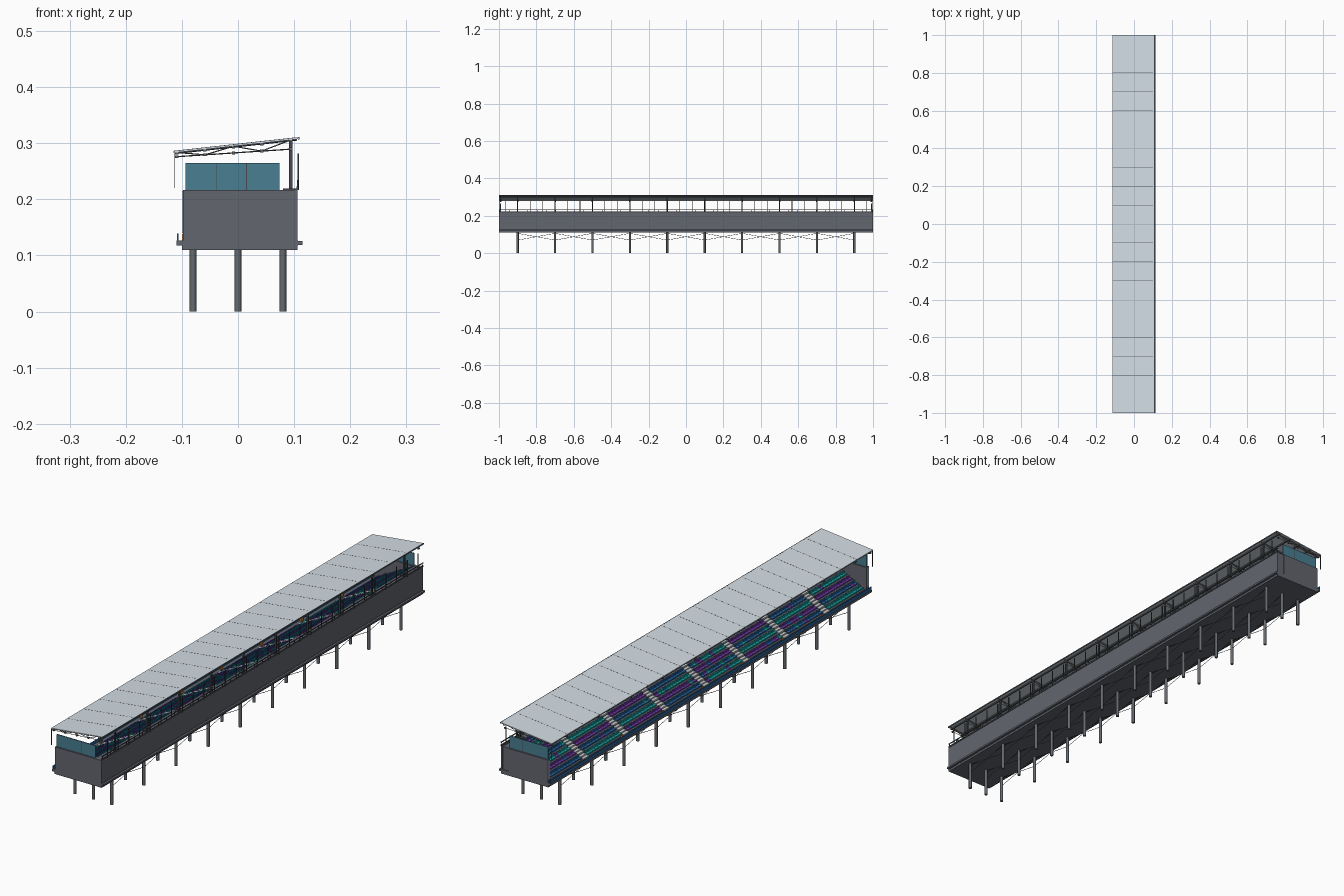
import bpy, bmesh, math, random
from mathutils import Vector, Matrix

if "Cube" in bpy.data.objects:
    bpy.data.objects.remove(bpy.data.objects["Cube"])

random.seed(4)


def material(name, r, g, b):
    m = bpy.data.materials.new(name)
    m.diffuse_color = (r, g, b, 1)
    m.use_nodes = True
    m.node_tree.nodes["Principled BSDF"].inputs["Base Color"].default_value = m.diffuse_color
    return m


WALL = material("wall grey", .125, .132, .158)
STEEL = material("dark steel", .065, .068, .08)
COLUMN = material("column grey", .13, .145, .16)
ROOF = material("roof pale grey", .66, .73, .79)
GLASS = material("glass teal", .065, .21, .29)
STEP = material("step light grey", .6, .62, .63)
TEAL = material("seat teal", .01, .36, .36)
BLUE = material("seat blue", .02, .13, .36)
PURPLE = material("seat purple", .17, .045, .4)
ORANGE = material("marker orange", .75, .25, .05)


class Part:
    """Collects boxes and beams into one mesh object."""
    def __init__(self, name, *mats):
        self.name, self.mats, self.bm = name, mats, bmesh.new()

    def box(self, x0, x1, y0, y1, z0, z1, mi=0):
        mat = Matrix.Translation(((x0+x1)/2, (y0+y1)/2, (z0+z1)/2)) @ \
            Matrix.Diagonal((x1-x0, y1-y0, z1-z0, 1))
        r = bmesh.ops.create_cube(self.bm, size=1, matrix=mat)
        for f in {f for v in r["verts"] for f in v.link_faces}:
            f.material_index = mi

    def beam(self, p, q, w, sides=4):
        p, q = Vector(p), Vector(q)
        d = q - p
        mat = Matrix.Translation((p+q)/2) @ d.to_track_quat('Z', 'Y').to_matrix().to_4x4()
        bmesh.ops.create_cone(self.bm, cap_ends=True, segments=sides, radius1=w/2,
                              radius2=w/2, depth=d.length, matrix=mat)

    def prism(self, profile, y0, y1):
        vs = [self.bm.verts.new((x, y0, z)) for x, z in profile]
        f = self.bm.faces.new(vs)
        r = bmesh.ops.extrude_face_region(self.bm, geom=[f])
        bmesh.ops.translate(self.bm, vec=(0, y1-y0, 0),
                            verts=[v for v in r["geom"] if isinstance(v, bmesh.types.BMVert)])

    def done(self, smooth=False):
        bmesh.ops.recalc_face_normals(self.bm, faces=self.bm.faces[:])
        me = bpy.data.meshes.new(self.name)
        self.bm.to_mesh(me)
        self.bm.free()
        for m in self.mats:
            me.materials.append(m)
        ob = bpy.data.objects.new(self.name, me)
        bpy.context.collection.objects.link(ob)
        if smooth:
            bpy.context.view_layer.objects.active = ob
            ob.select_set(True)
            bpy.ops.object.shade_smooth_by_angle()
            ob.select_set(False)


BAYS = [-.9 + .2*i for i in range(10)]
ROWS, DEPTH, RISE = 7, .0236, .0122
X0, Z0 = -.09, .1295

# support columns and longitudinal cross bracing
p = Part("support_columns", COLUMN)
for x in (-.08, 0, .08):
    for y in BAYS:
        p.beam((x, y, 0), (x, y, .112), .012, 16)
p.done(True)
p = Part("cross_bracing", STEEL)
for x in (-.08, 0, .08):
    for a, b in zip(BAYS, BAYS[1:]):
        p.beam((x, a, .07), (x, b, .106), .002)
        p.beam((x, a, .106), (x, b, .07), .002)
p.done()

# platform slab with projecting ledge
p = Part("platform", WALL)
p.box(-.1, .106, -1, 1, .11, .12)
p.box(-.11, .107, -1, 1, .118, .127)
p.box(.105, .115, -1, 1, .119, .126)
p.done()

# stepped terrace
prof = [(X0, .125)]
for i in range(ROWS):
    prof += [(X0+i*DEPTH, Z0+i*RISE), (X0+(i+1)*DEPTH, Z0+i*RISE)]
prof += [(X0+ROWS*DEPTH, .216), (.106, .216), (.106, .125)]
p = Part("terrace", WALL)
p.prism(prof, -.99, .99)
p.done()

# aisle stairs, with an extra half step per row
AISLES = [-.75 + .25*i for i in range(7)]
p = Part("aisle_steps", STEP)
for y in AISLES:
    for i in range(ROWS):
        x, z = X0+i*DEPTH, Z0+i*RISE
        p.box(x-.0005, x+DEPTH, y-.016, y+.016, z-.003, z+.0012)
        p.box(x+DEPTH/2, x+DEPTH+.0005, y-.016, y+.016, z, z+RISE/2)
p.done()

# seats in coloured rows, shifting from section to section
p = Part("seats", TEAL, BLUE, PURPLE)
for s in range(8):
    ya = -1 + .25*s + (.018 if s else .016)
    pitch = .214/12
    for i in range(ROWS):
        x, z = X0+i*DEPTH, Z0+i*RISE
        band = (i + s) % 3
        for k in range(12):
            y = ya + k*pitch
            c = band if random.random() < .88 else random.randrange(3)
            p.box(x+.006, x+.019, y+.0006, y+pitch-.0006, z+.001, z+.0055, c)
            p.box(x+.018, x+.021, y+.0006, y+pitch-.0006, z+.001, z+.0135, c)
p.done()

# front barrier and gate markers
p = Part("front_barrier", BLUE, ORANGE)
p.box(-.109, -.106, -1, 1, .127, .139)
for y in AISLES:
    p.box(-.1, -.095, y+.03, y+.042, .127, .138, 1)
p.done()

# end walls, trim and glass screens
w, t, g = Part("end_walls", WALL), Part("wall_trim", ROOF), Part("end_glass", GLASS)
m = Part("glass_dividers", STEEL)
for s in (-1, 1):
    def ends(part, x0, x1, a, b, z0, z1):
        part.box(x0, x1, min(s*a, s*b), max(s*a, s*b), z0, z1)
    ends(w, -.098, .074, .985, 1, .125, .217)
    ends(w, .074, .106, .985, 1 if s < 0 else .997, .125, .217)
    ends(t, -.0995, -.098, .988, .997, .14, .215)
    ends(g, -.094, .074, .99, .994, .217, .265)
    for x in (-.038, .015):
        ends(m, x-.0006, x+.0006, .9895, .9945, .217, .265)
for part in (w, t, g, m):
    part.done()

# rear wall and parapet
p = Part("rear_wall", WALL)
p.box(.1, .106, -1, 1, .125, .218)
p.done()
p = Part("rear_railing", STEEL)
p.box(.104, .108, -1, 1, .217, .223)
p.box(.105, .108, -1, 1, .231, .234)
for i in range(41):
    y = -.995 + 1.99*i/40
    p.box(.1055, .1075, y-.001, y+.001, .22, .233)
for i in range(30):
    y = -1 + (i+.5)/15
    p.box(.106, .109, y-.0015, y+.0015, .217, .282)
p.done()


def roof_z(x):
    return .283 + (x+.113)*.11


# sloping roof sheet, its thin seams and rear gutter
p = Part("roof", ROOF)
p.prism([(-.115, roof_z(-.115)), (.108, roof_z(.108)),
         (.108, roof_z(.108)+.0035), (-.115, roof_z(-.115)+.0035)], -1, 1)
p.done()
p = Part("roof_seams", COLUMN)
for i in range(1, 20):
    y = -1 + .1*i
    p.prism([(-.114, roof_z(-.114)+.002), (.1, roof_z(.1)+.002),
             (.1, roof_z(.1)+.0037), (-.114, roof_z(-.114)+.0037)], y-.0008, y+.0008)
p.box(.107, .11, -1, 1, roof_z(.108)-.001, roof_z(.108)+.0035)
p.done()

# roof posts, trusses and lengthwise purlins
p = Part("roof_posts", STEEL)
for y in BAYS:
    p.box(.091, .097, y-.003, y+.003, .216, roof_z(.094))
    p.box(.08, .104, y-.008, y+.008, .216, .2195)
p.done()
p = Part("roof_trusses", COLUMN)
NODES = [-.109, -.059, -.008, .042, .094]


def low_z(x):
    return .276 + (x+.109)*.066


for y in BAYS + [-.99, .99]:
    p.beam((-.109, y, low_z(-.109)), (.094, y, low_z(.094)), .0022)
    p.beam((-.112, y, roof_z(-.112)-.001), (.105, y, roof_z(.105)-.001), .003)
    for i, (a, b) in enumerate(zip(NODES, NODES[1:])):
        za, zb = (low_z(a), roof_z(b)) if i % 2 else (roof_z(a), low_z(b))
        p.beam((a, y, za), (b, y, zb), .002)
    for x in NODES:
        p.box(x-.003, x+.003, y-.004, y+.004, low_z(x)-.0025, low_z(x)+.0025)
for x in NODES:
    p.box(x-.003, x+.003, -1, 1, roof_z(x)-.004, roof_z(x))
p.done()

# thin drop rods at the roof's front corners
p = Part("corner_drop_rods", STEEL)
for y in (-.998, .998):
    p.box(-.1145, -.113, y-.001, y+.001, .22, .285)
p.done()
